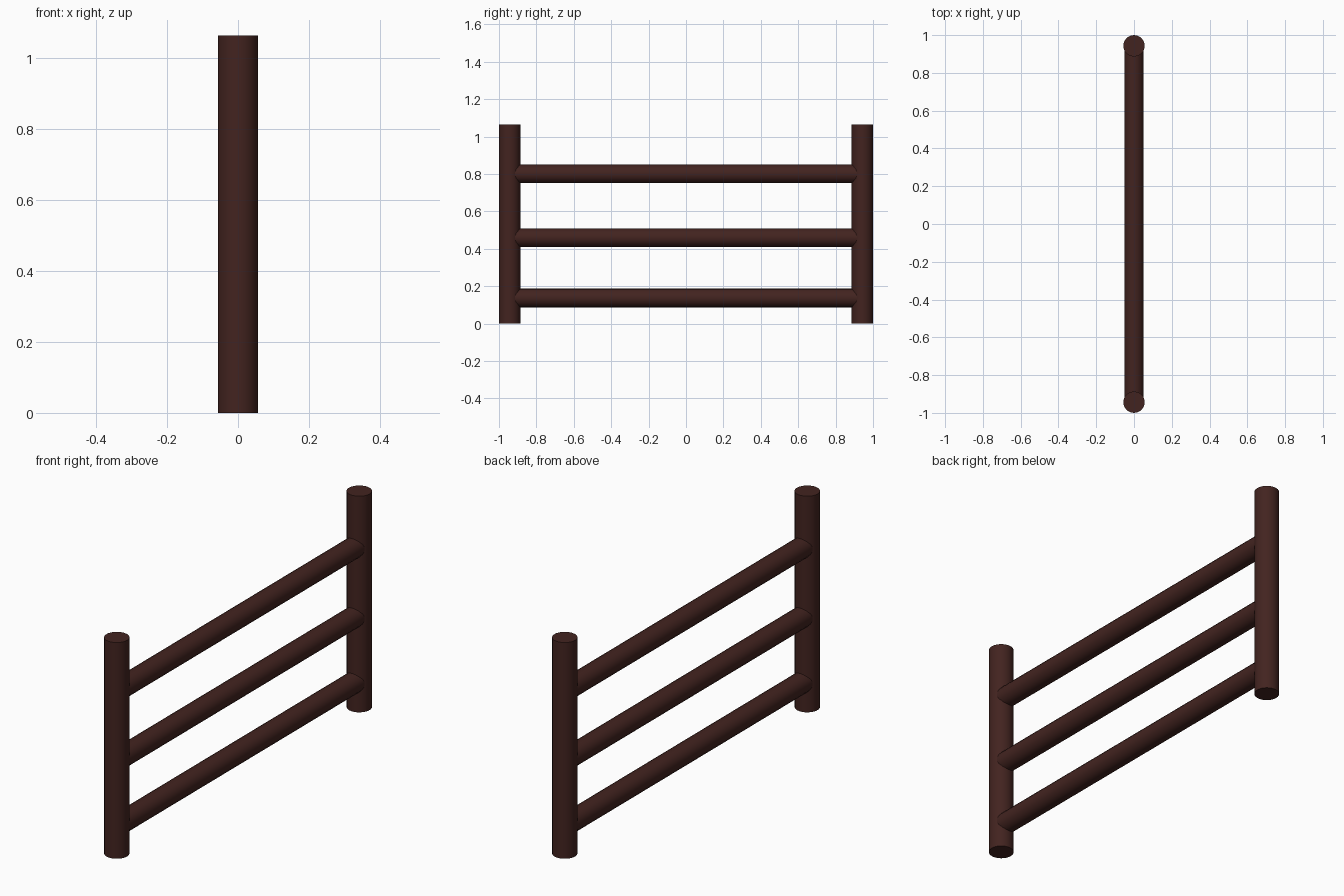
import bpy, math

if "Cube" in bpy.data.objects:
    bpy.data.objects.remove(bpy.data.objects["Cube"])

SIDES = 18
POST_R, POST_H, POST_Y = 0.057, 1.064, 0.943
RAIL_R = 0.05

wood = bpy.data.materials.new("dark_wood")
wood.diffuse_color = (0.055, 0.017, 0.014, 1)
wood.use_nodes = True
wood.node_tree.nodes["Principled BSDF"].inputs["Base Color"].default_value = wood.diffuse_color


def pole(name, radius, length, location, rotation=(0, 0, 0)):
    bpy.ops.mesh.primitive_cylinder_add(vertices=SIDES, radius=radius, depth=length,
                                        location=location, rotation=rotation)
    obj = bpy.context.object
    obj.name = name
    obj.data.materials.append(wood)
    bpy.ops.object.shade_smooth_by_angle(angle=math.radians(30))


# Upright posts
for side, y in (("front", -POST_Y), ("back", POST_Y)):
    pole(side + "_post", POST_R, POST_H, (0, y, POST_H / 2))

# Horizontal rails, ending inside the posts
for level, z in (("lower", 0.137), ("middle", 0.459), ("upper", 0.801)):
    pole(level + "_rail", RAIL_R, 2 * POST_Y, (0, 0, z), (math.pi / 2, 0, 0))
